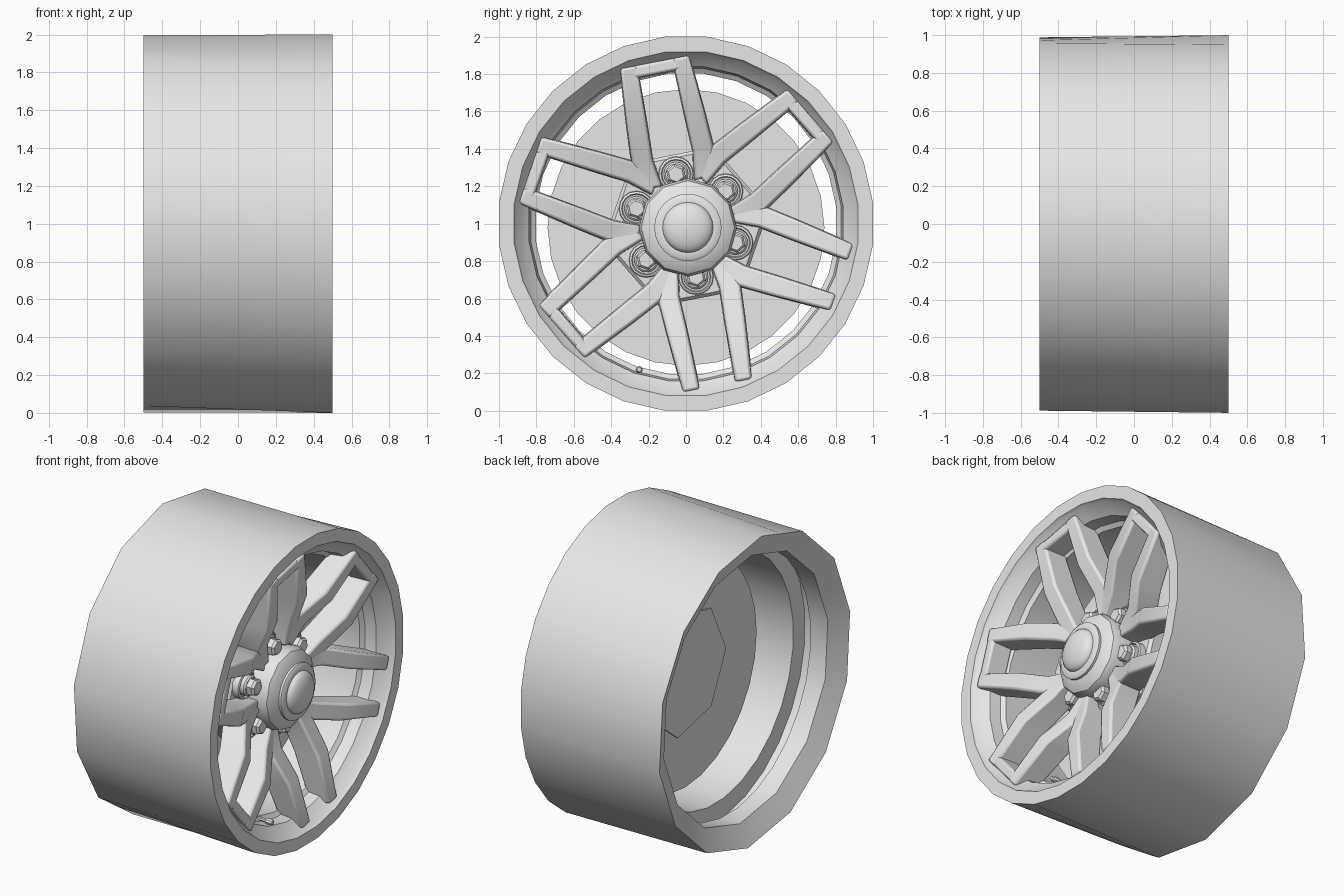
import bpy, bmesh
from math import sin, cos, pi, radians

if "Cube" in bpy.data.objects:
    bpy.data.objects.remove(bpy.data.objects["Cube"], do_unlink=True)

grey = bpy.data.materials.new("light grey")
grey.use_nodes = True
grey.diffuse_color = (0.8, 0.8, 0.8, 1)
grey.node_tree.nodes["Principled BSDF"].inputs["Base Color"].default_value = (0.8, 0.8, 0.8, 1)

LOOPS = [radians(41 + 60 * k) for k in range(6)]


def finish(bm, name, bevel=0, angle=35):
    """Turn a bmesh into a smooth-by-angle object, with an optional bevel."""
    bmesh.ops.recalc_face_normals(bm, faces=bm.faces)
    mesh = bpy.data.meshes.new(name)
    bm.to_mesh(mesh)
    bm.free()
    mesh.materials.append(grey)
    ob = bpy.data.objects.new(name, mesh)
    bpy.context.collection.objects.link(ob)
    if bevel:
        mod = ob.modifiers.new("soft_edges", "BEVEL")
        mod.width, mod.segments = bevel, 2
        mod.limit_method = "ANGLE"
    bpy.ops.object.select_all(action="DESELECT")
    ob.select_set(True)
    bpy.context.view_layer.objects.active = ob
    bpy.ops.object.shade_smooth_by_angle(angle=radians(angle))


def lathe(bm, profile, sides, y=0, z=1, phase=0, closed=False, shape=None):
    """Spin (x, radius) points around an axis along x."""
    rings = []
    for x, r in profile:
        ring = []
        for i in range(sides):
            scale, twist = shape(x, i) if shape else (1, 0)
            a = phase + twist + 2 * pi * i / sides
            ring.append(bm.verts.new((x, y + r * scale * cos(a),
                                      z + r * scale * sin(a))))
        rings.append(ring)
    pairs = list(zip(rings, rings[1:]))
    if closed:
        pairs.append((rings[-1], rings[0]))
    else:
        bm.faces.new(rings[0])
        bm.faces.new(rings[-1])
    for p, q in pairs:
        for i in range(sides):
            j = (i + 1) % sides
            bm.faces.new((p[i], p[j], q[j], q[i]))


def beam(bm, ang, stations, across=False):
    """Tapered bar in a spoke frame; stations are (u, v, width, front, back)."""
    rings = []
    for u, v, w, front, back in stations:
        ring = []
        for side, x in ((-1, back), (1, back), (1, front), (-1, front)):
            half = side * (w / 2 - (0.006 if x == front else 0))
            pu, pv = (u + half, v) if across else (u, v + half)
            ring.append(bm.verts.new((x, pu * cos(ang) - pv * sin(ang),
                                      1 + pu * sin(ang) + pv * cos(ang))))
        rings.append(ring)
    bm.faces.new(rings[0])
    bm.faces.new(rings[-1])
    for p, q in zip(rings, rings[1:]):
        for i in range(4):
            j = (i + 1) % 4
            bm.faces.new((p[i], p[j], q[j], q[i]))


# Rim barrel: the rear edge has half as many corners as the front edge
def rear_corners(x, i):
    if x > -0.4:
        return 1, 0
    return (1 if i % 2 else cos(pi / 14)), radians(-2.4)


bm = bmesh.new()
lathe(bm, [(-0.5, 1), (0.5, 1.006), (0.5, 0.925), (0.475, 0.912),
           (0.415, 0.845), (0.34, 0.835), (0.32, 0.808), (-0.215, 0.808),
           (-0.215, 0.93), (-0.31, 0.93), (-0.31, 0.85), (-0.435, 0.86)],
      28, phase=pi / 28, closed=True, shape=rear_corners)
finish(bm, "rim_barrel", angle=30)

# Brake disc, its rear plate and the six-sided mounting block behind the bolts
bm = bmesh.new()
lathe(bm, [(0.005, 0.74), (0.045, 0.74)], 28, z=0.98)
finish(bm, "brake_disc")
bm = bmesh.new()
lathe(bm, [(-0.005, 0.41), (0.02, 0.41)], 7, phase=pi)
finish(bm, "rear_plate")
bm = bmesh.new()
lathe(bm, [(0.03, 0.45), (0.19, 0.45), (0.21, 0.43)], 6, z=0.985,
      phase=radians(11))
finish(bm, "mounting_block")

# Six pairs of spokes, four of them closed by a bar at the rim
bm = bmesh.new()
for k, ang in enumerate(LOOPS):
    for s in (-1, 1):
        beam(bm, ang, [(0.22, s * 0.127, 0.09, 0.32, 0.17),
                       (0.37, s * 0.167, 0.122, 0.35, 0.19),
                       (0.56, s * 0.158, 0.118, 0.44, 0.26),
                       (0.88, s * 0.142, 0.1, 0.48, 0.33)])
    if k < 4:
        beam(bm, ang, [(0.848, s * 0.14, 0.075, 0.475, 0.33) for s in (-1, 1)],
             across=True)
finish(bm, "spokes", bevel=0.014, angle=40)

# Hub and domed centre cap
bm = bmesh.new()
lathe(bm, [(0.15, 0.255), (0.34, 0.262), (0.375, 0.25), (0.415, 0.19)],
      12, y=0.01, z=0.98)
finish(bm, "hub")
bm = bmesh.new()
lathe(bm, [(0.4, 0.18), (0.43, 0.18), (0.44, 0.165), (0.44, 0.135)]
      + [(0.44 + 0.055 * sin(t * pi / 12), 0.135 * cos(t * pi / 12) + 0.001)
         for t in range(1, 7)], 24, y=0.01, z=0.98)
finish(bm, "centre_cap")

# Wheel bolts: a raised seat, a washer and a hexagonal head
seats, nuts = bmesh.new(), bmesh.new()
for ang in LOOPS:
    y, z = 0.28 * cos(ang), 0.99 + 0.28 * sin(ang)
    lathe(seats, [(0.2, 0.095), (0.25, 0.092), (0.255, 0.08), (0.24, 0.075)],
          16, y, z)
    lathe(nuts, [(0.23, 0.066), (0.27, 0.066), (0.28, 0.056)], 16, y, z)
    lathe(nuts, [(0.27, 0.055), (0.315, 0.055), (0.33, 0.042)], 6, y, z, ang)
finish(seats, "bolt_seats")
finish(nuts, "wheel_bolts")

# Valve stem near the bottom of the rim
bm = bmesh.new()
lathe(bm, [(0.3, 0.012), (0.38, 0.012), (0.385, 0.019), (0.42, 0.019),
           (0.43, 0.012)], 8, -0.25, 0.22)
finish(bm, "valve_stem")
